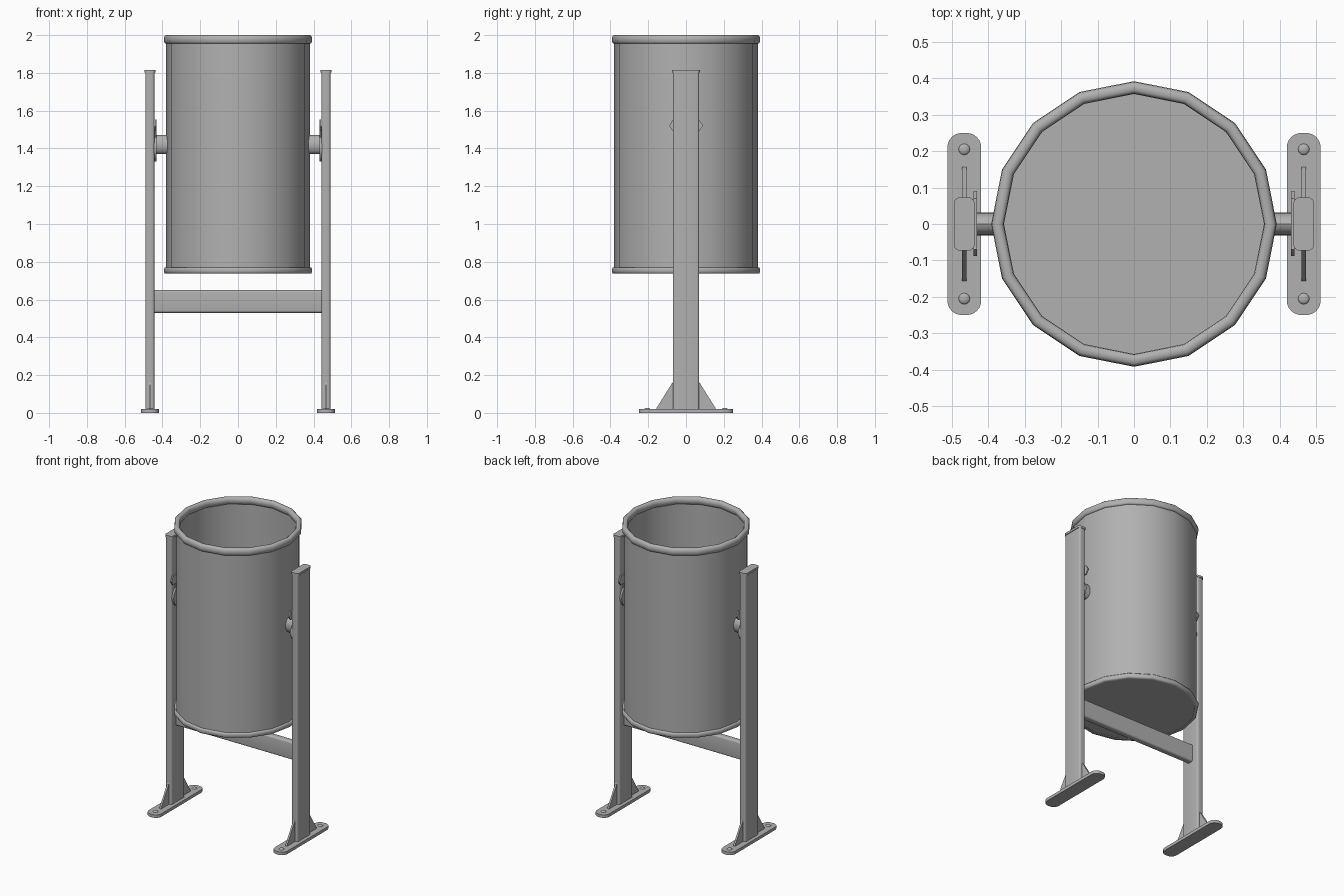
import bpy, bmesh, math
from mathutils import Matrix, Vector

if "Cube" in bpy.data.objects:
    bpy.data.objects.remove(bpy.data.objects["Cube"])

POST_X = 0.466
metal = bpy.data.materials.new("grey_metal")
metal.diffuse_color = (0.44, 0.44, 0.44, 1)
metal.use_nodes = True
metal.node_tree.nodes["Principled BSDF"].inputs["Base Color"].default_value = metal.diffuse_color


def finish(name, bm, mirrors="", angle=30):
    bmesh.ops.recalc_face_normals(bm, faces=bm.faces)
    me = bpy.data.meshes.new(name)
    bm.to_mesh(me)
    bm.free()
    me.materials.append(metal)
    ob = bpy.data.objects.new(name, me)
    bpy.context.collection.objects.link(ob)
    if mirrors:
        m = ob.modifiers.new("Mirror", 'MIRROR')
        m.use_axis = ("x" in mirrors, "y" in mirrors, False)
        m.use_mirror_merge = False
    bpy.ops.object.select_all(action='DESELECT')
    bpy.context.view_layer.objects.active = ob
    ob.select_set(True)
    bpy.ops.object.shade_smooth_by_angle(angle=math.radians(angle))
    return ob


def rounded_bar(name, centre, size, axis, radius, mirrors="", segments=4):
    """Box whose edges parallel to one axis are rounded."""
    bm = bmesh.new()
    bmesh.ops.create_cube(bm, size=1, matrix=Matrix.Translation(centre) @ Matrix.Diagonal((*size, 1)))
    edges = [e for e in bm.edges
             if abs((e.verts[0].co - e.verts[1].co).normalized()[axis]) > 0.9]
    bmesh.ops.bevel(bm, geom=edges, offset=radius, segments=segments, profile=0.5, affect='EDGES')
    return finish(name, bm, mirrors)


def lathe(name, profile, sides=16, angle=60):
    """Closed (r, z) ring profile spun around z."""
    bm = bmesh.new()
    rings = []
    for r, z in profile:
        rings.append([bm.verts.new((r * math.cos(2 * math.pi * i / sides),
                                    r * math.sin(2 * math.pi * i / sides), z)) for i in range(sides)])
    for a, b in zip(rings, rings[1:] + rings[:1]):
        for i in range(sides):
            j = (i + 1) % sides
            bm.faces.new((a[i], a[j], b[j], b[i]))
    return finish(name, bm, angle=angle)


def extrude_x(name, outline, x0, x1, mirrors="x"):
    """(y, z) outline extruded along x."""
    bm = bmesh.new()
    f = bm.faces.new([bm.verts.new((x0, y, z)) for y, z in outline])
    out = bmesh.ops.extrude_face_region(bm, geom=[f])
    verts = [v for v in out["geom"] if isinstance(v, bmesh.types.BMVert)]
    bmesh.ops.translate(bm, vec=Vector((x1 - x0, 0, 0)), verts=verts)
    return finish(name, bm, mirrors)


def ellipse(ry, rz, cz, n):
    return [(ry * math.cos(2 * math.pi * i / n), cz + rz * math.sin(2 * math.pi * i / n))
            for i in range(n)]


# Bin: thin wall, rolled rims and floor
lathe("bin_wall", [(0.38, 0.75), (0.38, 1.98), (0.366, 1.98), (0.366, 0.75)])
lathe("top_rim", [(0.384, 1.955), (0.391, 1.963), (0.392, 1.978), (0.39, 1.993), (0.382, 2.0),
                  (0.367, 2.0), (0.359, 1.993), (0.357, 1.978), (0.359, 1.963), (0.365, 1.955)])
lathe("bottom_rim", [(0.37, 0.738), (0.387, 0.738), (0.392, 0.745), (0.392, 0.763),
                     (0.387, 0.77), (0.37, 0.77)])
bm = bmesh.new()
bmesh.ops.create_cone(bm, cap_ends=True, segments=16, radius1=0.375, radius2=0.375, depth=0.02,
                      matrix=Matrix.Translation((0, 0, 0.752)))
finish("bin_floor", bm)

# Posts with caps, joined by a cross bar
rounded_bar("post", (POST_X, 0, 0.91), (0.046, 0.14, 1.79), 2, 0.012, "x")
rounded_bar("post_cap", (POST_X, 0, 1.808), (0.056, 0.146, 0.014), 2, 0.016, "x")
rounded_bar("cross_bar", (0, 0, 0.59), (0.89, 0.045, 0.12), 0, 0.012)

# Feet: plate, gussets and low domed bolts
rounded_bar("foot_plate", (POST_X, 0, 0.01), (0.093, 0.5, 0.02), 2, 0.04, "x", 6)
extrude_x("gusset", [(0.065, 0.018), (0.157, 0.018), (0.157, 0.024), (0.072, 0.16), (0.065, 0.16)],
          POST_X - 0.006, POST_X + 0.006, "xy")
bm = bmesh.new()
bmesh.ops.create_uvsphere(bm, u_segments=12, v_segments=8, radius=1,
                          matrix=Matrix.Translation((POST_X, 0.205, 0.019))
                          @ Matrix.Diagonal((0.016, 0.016, 0.008, 1)))
finish("foot_bolt", bm, "xy", 80)

# Pivots: oval axle, backing disc and stop catch
extrude_x("pivot_axle", ellipse(0.032, 0.05, 1.42, 16), 0.36, 0.445)
extrude_x("pivot_disc", ellipse(0.065, 0.07, 1.40, 16), 0.431, 0.445)
extrude_x("stop_catch", [(-0.088, 1.52), (-0.07, 1.492), (0.07, 1.492),
                         (0.09, 1.52), (0.07, 1.552), (-0.07, 1.552)], 0.431, 0.44)
rounded_bar("catch_link", (0.437, 0, 1.47), (0.01, 0.07, 0.09), 2, 0.002, "x", 1)
